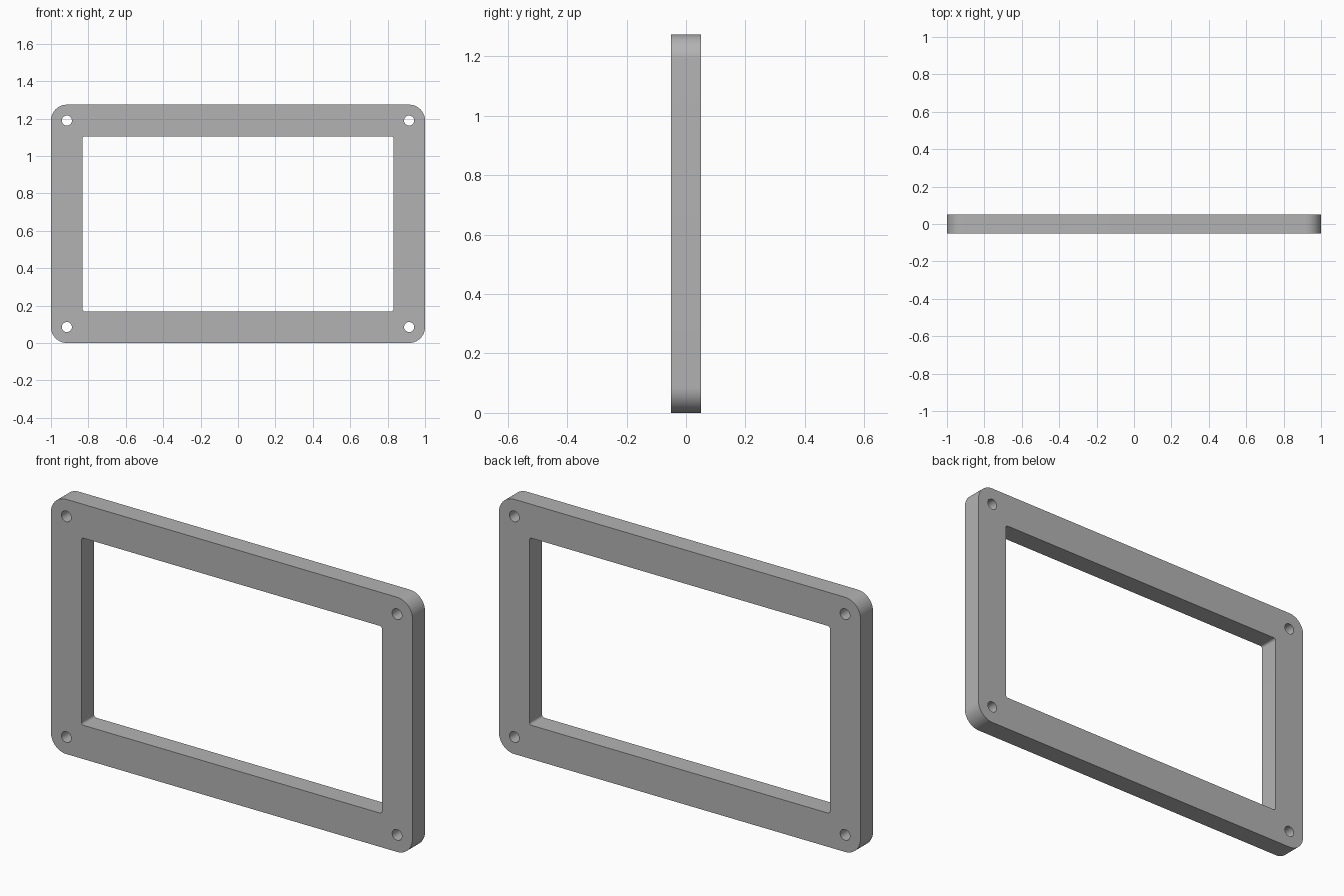
import bpy
import bmesh
from math import cos, sin, pi

cube = bpy.data.objects.get("Cube")
if cube:
    bpy.data.objects.remove(cube, do_unlink=True)

WIDTH, HEIGHT, DEPTH = 2.0, 1.274, 0.1
BORDER = 0.169        # width of the frame's bars
HOLE_INSET = 0.085    # hole centres from the outer edges


def rounded_rect(width, height, radius, steps):
    """Outline in x, z around the frame's centre, with arcs at the corners."""
    points = []
    for i, (sx, sz) in enumerate([(1, 1), (-1, 1), (-1, -1), (1, -1)]):
        cx, cz = sx * (width / 2 - radius), sz * (height / 2 - radius)
        for k in range(steps + 1):
            a = (i + k / steps) * pi / 2
            points.append((cx + radius * cos(a), cz + radius * sin(a)))
    return points


def circle(cx, cz, radius, sides=32):
    return [(cx + radius * cos(2 * pi * k / sides), cz + radius * sin(2 * pi * k / sides))
            for k in range(sides)]


# Outer edge, window opening and four screw holes
outlines = [rounded_rect(WIDTH, HEIGHT, HOLE_INSET, 16),
            rounded_rect(WIDTH - 2 * BORDER, HEIGHT - 2 * BORDER, 0.012, 6)]
for sx in (-1, 1):
    for sz in (-1, 1):
        outlines.append(circle(sx * (WIDTH / 2 - HOLE_INSET),
                               sz * (HEIGHT / 2 - HOLE_INSET), 0.027))

# Fill between the outlines and extrude to full depth
bm = bmesh.new()
for outline in outlines:
    verts = [bm.verts.new((x, -DEPTH / 2, z + HEIGHT / 2)) for x, z in outline]
    for a, b in zip(verts, verts[1:] + verts[:1]):
        bm.edges.new((a, b))
bmesh.ops.triangle_fill(bm, edges=bm.edges[:], use_beauty=True, normal=(0, -1, 0))
result = bmesh.ops.extrude_face_region(bm, geom=bm.faces[:], use_keep_orig=True)
moved = [v for v in result["geom"] if isinstance(v, bmesh.types.BMVert)]
bmesh.ops.translate(bm, verts=moved, vec=(0, DEPTH, 0))
bmesh.ops.recalc_face_normals(bm, faces=bm.faces[:])

mesh = bpy.data.meshes.new("bezel_frame")
bm.to_mesh(mesh)
bm.free()
frame = bpy.data.objects.new("bezel_frame", mesh)
bpy.context.collection.objects.link(frame)

# Plain grey
grey = bpy.data.materials.new("plain_grey")
grey.use_nodes = True
colour = (0.45, 0.45, 0.45, 1)
grey.diffuse_color = colour
grey.node_tree.nodes["Principled BSDF"].inputs["Base Color"].default_value = colour
mesh.materials.append(grey)

# Smooth arcs, sharp rims
bpy.ops.object.select_all(action="DESELECT")
frame.select_set(True)
bpy.context.view_layer.objects.active = frame
bpy.ops.object.shade_smooth_by_angle(angle=pi / 6)
